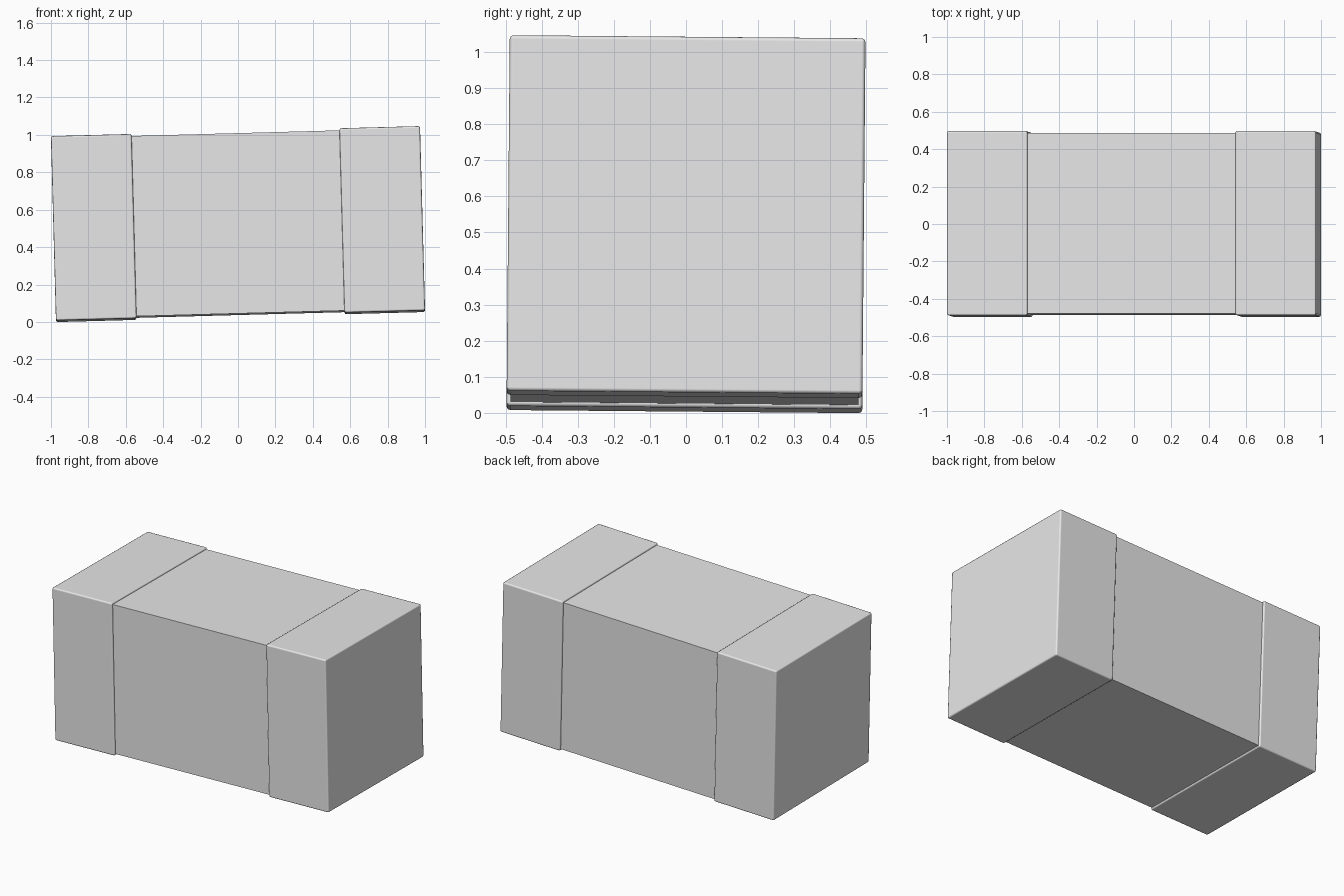
import bpy
from math import radians
from mathutils import Matrix, Vector

cube = bpy.data.objects.get("Cube")
if cube:
    bpy.data.objects.remove(cube, do_unlink=True)

LENGTH, SIDE = 1.974, 0.986     # overall block
SLEEVE_END = 0.556              # where the end caps begin
INSET = 0.011                   # step between cap and body

grey = bpy.data.materials.new("light_grey")
grey.use_nodes = True
grey.diffuse_color = (0.8, 0.8, 0.8, 1)
grey.node_tree.nodes["Principled BSDF"].inputs["Base Color"].default_value = (0.8, 0.8, 0.8, 1)

# Whole block leans slightly about its centre
tilt = (Matrix.Translation((0, 0, 0.523))
        @ Matrix.Rotation(radians(-0.5), 4, 'X')
        @ Matrix.Rotation(radians(-1.56), 4, 'Y'))


def block(name, x0, x1, side, bevel):
    bpy.ops.mesh.primitive_cube_add(size=1)
    ob = bpy.context.object
    ob.name = name
    ob.data.transform(Matrix.Diagonal((x1 - x0, side, side, 1)))
    ob.matrix_world = tilt @ Matrix.Translation(Vector(((x0 + x1) / 2, 0, 0)))
    ob.data.materials.append(grey)
    if bevel:
        mod = ob.modifiers.new("rounded_edges", 'BEVEL')
        mod.width = bevel
        mod.segments = 2
        bpy.ops.object.shade_smooth_by_angle(angle=radians(50))
        mod.harden_normals = True
    return ob


# Middle body, reaching a little way into both caps
block("body", -SLEEVE_END - 0.02, SLEEVE_END + 0.02, SIDE - 2 * INSET, 0)

# End caps
block("right_cap", -LENGTH / 2, -SLEEVE_END, SIDE, 0.01)
block("left_cap", SLEEVE_END, LENGTH / 2, SIDE, 0.01)
